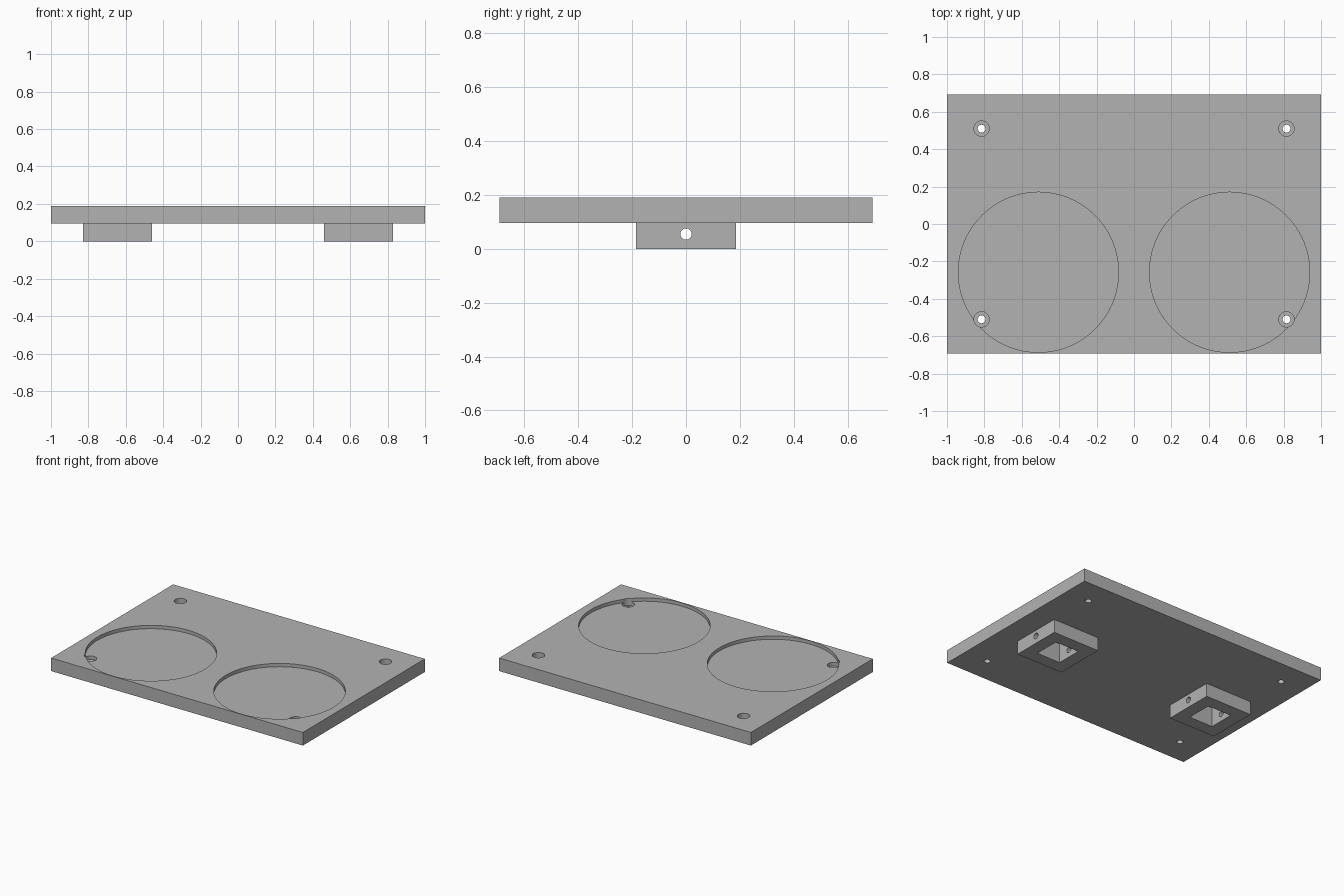
import bpy
import math

if "Cube" in bpy.data.objects:
    bpy.data.objects.remove(bpy.data.objects["Cube"])

grey = bpy.data.materials.new("mid grey")
grey.diffuse_color = (0.45, 0.45, 0.45, 1)
grey.use_nodes = True
grey.node_tree.nodes["Principled BSDF"].inputs["Base Color"].default_value = grey.diffuse_color

Z_BOTTOM, Z_TOP = 0.096, 0.19       # plate faces
HOLE_X, HOLE_Y = 0.815, 0.51        # screw positions
BLOCK_X = 0.645                     # mounting block centre


def box(name, x, y, z0, z1, sx, sy):
    bpy.ops.mesh.primitive_cube_add(size=1, location=(x, y, (z0 + z1) / 2))
    ob = bpy.context.object
    ob.name = name
    ob.scale = (sx, sy, z1 - z0)
    bpy.ops.object.transform_apply(location=True, rotation=True, scale=True)
    ob.data.materials.append(grey)
    return ob


def cylinder(name, x, y, z0, z1, r, n=32, along_x=False):
    bpy.ops.mesh.primitive_cylinder_add(
        vertices=n, radius=r, depth=z1 - z0, location=(x, y, (z0 + z1) / 2),
        rotation=(0, math.pi / 2 if along_x else 0, 0))
    ob = bpy.context.object
    ob.name = name
    bpy.ops.object.transform_apply(location=True, rotation=True, scale=True)
    ob.data.materials.append(grey)
    return ob


def combine(target, tool, operation):
    tool.hide_render = True
    mod = target.modifiers.new(tool.name, 'BOOLEAN')
    mod.operation = operation
    mod.solver = 'EXACT'
    mod.object = tool
    bpy.context.view_layer.objects.active = target
    bpy.ops.object.modifier_apply(modifier=mod.name)
    bpy.data.objects.remove(tool, do_unlink=True)


# Main plate
plate = box("holder_plate", 0, 0, Z_BOTTOM, Z_TOP, 2.0, 1.384)

for s in (-1, 1):
    # Mounting block below the plate with a square pocket
    combine(plate, box("mounting_block", s * BLOCK_X, 0, 0, 0.12, 0.37, 0.37), 'UNION')
    combine(plate, box("square_pocket", s * BLOCK_X, 0, -0.05, 0.14, 0.187, 0.187), 'DIFFERENCE')

    # Cross hole through the block walls
    pin = cylinder("pin_hole", s * BLOCK_X, 0, 0.055 - 0.25, 0.055 + 0.25, 0.021, along_x=True)
    combine(plate, pin, 'DIFFERENCE')

    # Shallow round recess in the top
    combine(plate, cylinder("round_recess", s * 0.511, -0.258, 0.166, 0.3, 0.428, 96), 'DIFFERENCE')

    # Counterbored screw holes
    for t in (-1, 1):
        x, y = s * HOLE_X, t * HOLE_Y
        combine(plate, cylinder("screw_head", x, y, 0.14, 0.3, 0.041), 'DIFFERENCE')
        combine(plate, cylinder("screw_hole", x, y, 0.0, 0.3, 0.021), 'DIFFERENCE')

# Smooth round walls, sharp edges elsewhere
bpy.ops.object.select_all(action='DESELECT')
plate.select_set(True)
bpy.context.view_layer.objects.active = plate
bpy.ops.object.shade_smooth_by_angle(angle=math.radians(30))
